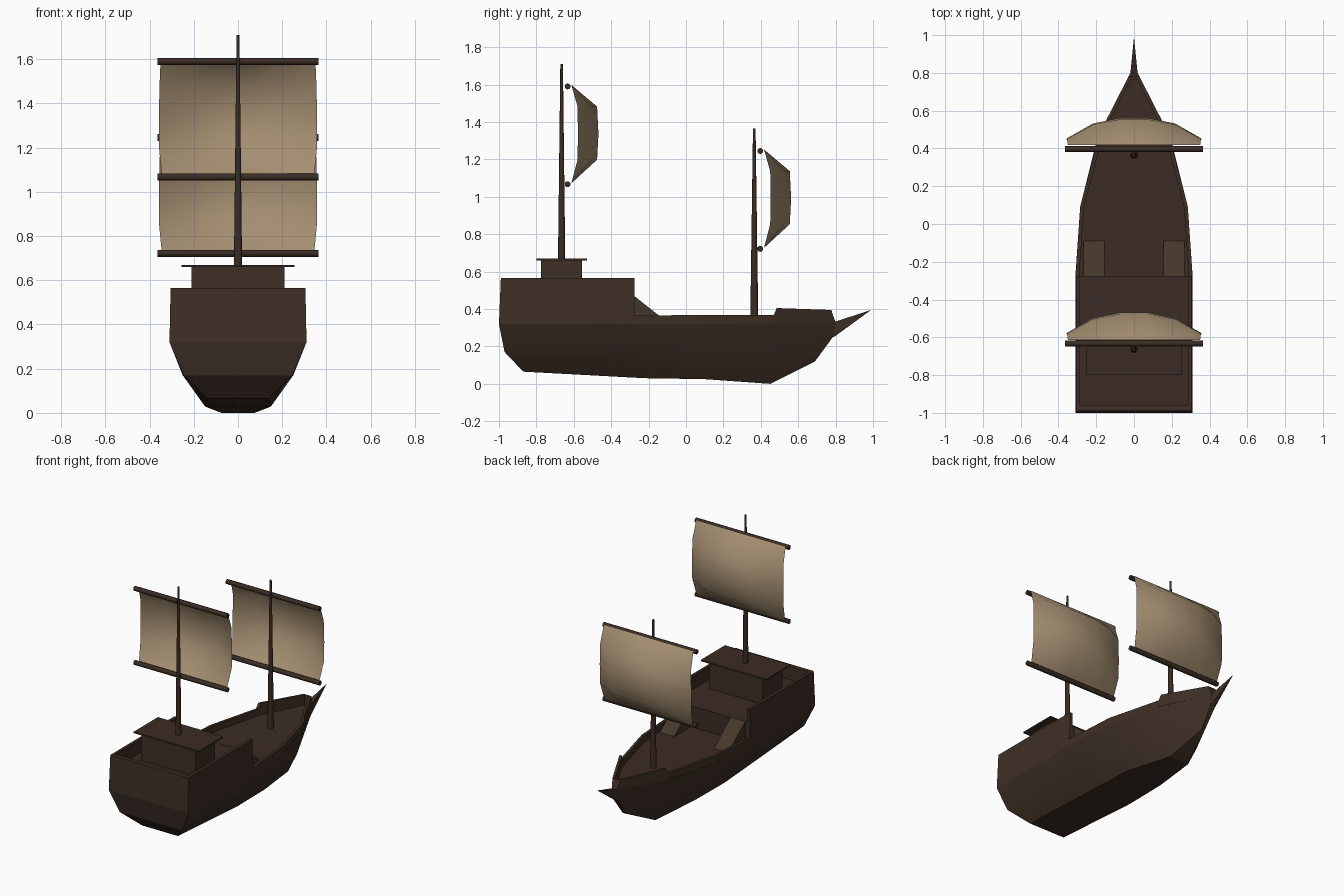
import bpy, bmesh, math
from mathutils import Vector

if "Cube" in bpy.data.objects:
    bpy.data.objects.remove(bpy.data.objects["Cube"])


def material(name, rgb):
    m = bpy.data.materials.new(name)
    m.diffuse_color = (*rgb, 1)
    m.use_nodes = True
    m.node_tree.nodes["Principled BSDF"].inputs["Base Color"].default_value = m.diffuse_color
    return m


HULL = material("dark_hull_wood", (0.047, 0.028, 0.019))
DECK = material("deck_wood", (0.045, 0.025, 0.018))
SPAR = material("spar_wood", (0.042, 0.025, 0.018))
STAIR = material("stair_wood", (0.060, 0.038, 0.023))
SAIL = material("sail_canvas", (0.37, 0.27, 0.165))


def finish(bm, name, mat, angle=None):
    bmesh.ops.recalc_face_normals(bm, faces=bm.faces)
    me = bpy.data.meshes.new(name)
    bm.to_mesh(me)
    bm.free()
    me.materials.append(mat)
    if angle:
        me.shade_smooth()
        me.set_sharp_from_angle(angle=math.radians(angle))
    ob = bpy.data.objects.new(name, me)
    bpy.context.collection.objects.link(ob)
    return ob


def loft(name, rings, mat, closed=False, caps=(False, False), angle=None):
    """Skin the +x half through rings of points, then mirror it across x."""
    bm = bmesh.new()
    vs = [[bm.verts.new(p) for p in r] for r in rings]
    n = len(rings[0])
    for a, b in zip(vs, vs[1:]):
        for i in range(n if closed else n - 1):
            j = (i + 1) % n
            bm.faces.new((a[i], a[j], b[j], b[i]))
    for cap, ring in zip(caps, (vs[0], vs[-1])):
        if cap:
            bm.faces.new(ring)
    bmesh.ops.mirror(bm, geom=bm.verts[:] + bm.edges[:] + bm.faces[:],
                     axis='X', merge_dist=0.0001)
    bmesh.ops.remove_doubles(bm, verts=bm.verts, dist=0.0001)
    bmesh.ops.dissolve_degenerate(bm, edges=bm.edges, dist=0.0001)
    return finish(bm, name, mat, angle)


def box(name, x, y, z, mat):
    bm = bmesh.new()
    bmesh.ops.create_cube(bm, size=1)
    for v in bm.verts:
        v.co = Vector(r[0] + (c + 0.5) * (r[1] - r[0]) for r, c in zip((x, y, z), v.co))
    return finish(bm, name, mat)


def pole(name, a, b, r1, r2, mat, sides=10):
    a, b = Vector(a), Vector(b)
    bm = bmesh.new()
    bmesh.ops.create_cone(bm, cap_ends=True, segments=sides, radius1=r1, radius2=r2,
                          depth=(b - a).length)
    rot = (b - a).to_track_quat('Z', 'Y')
    for v in bm.verts:
        v.co = rot @ v.co + (a + b) / 2
    return finish(bm, name, mat, 40)


# Hull: each station gives bottom edge, chine and top edge
stations = [
    [(0.14, -0.87, 0.065), (0.245, -0.97, 0.17), (0.31, -1.0, 0.32)],
    [(0.15, -0.22, 0.03), (0.25, -0.25, 0.17), (0.31, -0.27, 0.32)],
    [(0.14, 0.10, 0.025), (0.235, 0.09, 0.16), (0.285, 0.09, 0.32)],
    [(0.075, 0.45, 0.0), (0.145, 0.45, 0.14), (0.195, 0.45, 0.323)],
    [(0.012, 0.69, 0.12), (0.018, 0.785, 0.25), (0.02, 0.80, 0.325)],
]
rings = [[(0, s[0][1], s[0][2])] + s for s in stations]
transom = [(0, p[1], p[2]) for p in rings[0]]
stem = [(0, p[1], p[2]) for p in rings[-1]]
loft("hull", [transom] + rings + [stem], HULL, angle=30)

# Main deck lid
loft("main_deck", [[(0, s[2][1], s[2][2]), s[2]] for s in stations], DECK)


# Bulwarks: thin walls following the hull edge
def wall(x, y, z0, z1, t=0.02, flare=0.0):
    xi = max(x - t, 0.001)
    return [(x, y, z0), (x + flare, y, z1), (xi, y, z1), (xi, y, z0)]


def stern_wall(xo, xt, xi):
    return [(xo, -1.0, 0.32), (xt, -0.99, 0.565), (xi, -0.96, 0.565), (xi, -0.96, 0.32)]


loft("stern_bulwark", [stern_wall(0, 0, 0), stern_wall(0.31, 0.305, 0.285),
                       wall(0.31, -0.275, 0.32, 0.565, 0.025, -0.005)],
     HULL, closed=True, caps=(False, True))
loft("waist_rail", [wall(0.31, -0.275, 0.32, 0.365), wall(0.285, 0.09, 0.32, 0.368),
                    wall(0.186, 0.47, 0.322, 0.368)],
     HULL, closed=True, caps=(True, True))
loft("bow_rail", [wall(0.187, 0.47, 0.323, 0.37), wall(0.180, 0.485, 0.323, 0.405),
                  wall(0.032, 0.775, 0.325, 0.395), wall(0.02, 0.80, 0.325, 0.33)],
     HULL, closed=True, caps=(True, True))
loft("bow_end", [[(0, 0.765, 0.32), (0, 0.765, 0.395), (0, 0.777, 0.395), (0, 0.80, 0.325)],
                 [(0.034, 0.765, 0.32), (0.034, 0.765, 0.395), (0.031, 0.777, 0.395),
                  (0.02, 0.80, 0.325)]], HULL, closed=True, caps=(False, True))

# Bowsprit spike
tip = (0, 0.99, 0.395)
loft("bowsprit", [[(0, 0.79, 0.25), (0.018, 0.785, 0.25), (0.02, 0.79, 0.33), (0, 0.79, 0.33)],
                  [tip] * 4], HULL)

# Raised stern deck, cabin and roof
box("stern_deck", (-0.285, 0.285), (-0.962, -0.277), (0.315, 0.47), DECK)
box("cabin", (-0.21, 0.21), (-0.775, -0.555), (0.46, 0.662), HULL)
box("cabin_roof", (-0.255, 0.255), (-0.80, -0.53), (0.66, 0.67), DECK)

# Stair ramps on both sides
loft("stairs", [[(x, -0.277, 0.32), (x, -0.277, 0.47), (x, -0.09, 0.322)]
                for x in (0.155, 0.268)], STAIR, closed=True, caps=(True, True))


# Sails: square sheet bulging forward between two yards
def sail(name, y, z0, z1):
    cols = [(-0.345, 0.035), (-0.21, 0.115), (-0.07, 0.145),
            (0.07, 0.145), (0.21, 0.115), (0.345, 0.035)]
    rows = [(0, 0, 0), (0.24, 0.95, 0.012), (0.5, 1.0, 0.013), (0.78, 0.95, 0.01), (1, 0, 0.005)]
    bm = bmesh.new()
    grid = [[bm.verts.new((x + math.copysign(out * abs(x) / 0.345, x),
                           y + bulge * k, z0 + (z1 - z0) * f))
             for x, bulge in cols] for f, k, out in rows]
    for a, b in zip(grid, grid[1:]):
        for i in range(len(cols) - 1):
            bm.faces.new((a[i], b[i], b[i + 1], a[i + 1]))
    return finish(bm, name, SAIL, 80)


# Two masts, each with yards and a sail
for label, y, base, top, zs in (("rear", -0.665, 0.45, 1.71, (1.067, 1.59)),
                                ("front", 0.365, 0.30, 1.365, (0.722, 1.245))):
    pole(label + "_mast", (0, y, base), (0, y, top), 0.022, 0.007, SPAR)
    for part, z in zip(("lower", "upper"), zs):
        pole(f"{label}_{part}_yard", (-0.365, y + 0.032, z), (0.365, y + 0.032, z),
             0.016, 0.016, SPAR)
    sail(label + "_sail", y + 0.052, zs[0] + 0.005, zs[1] + 0.008)
